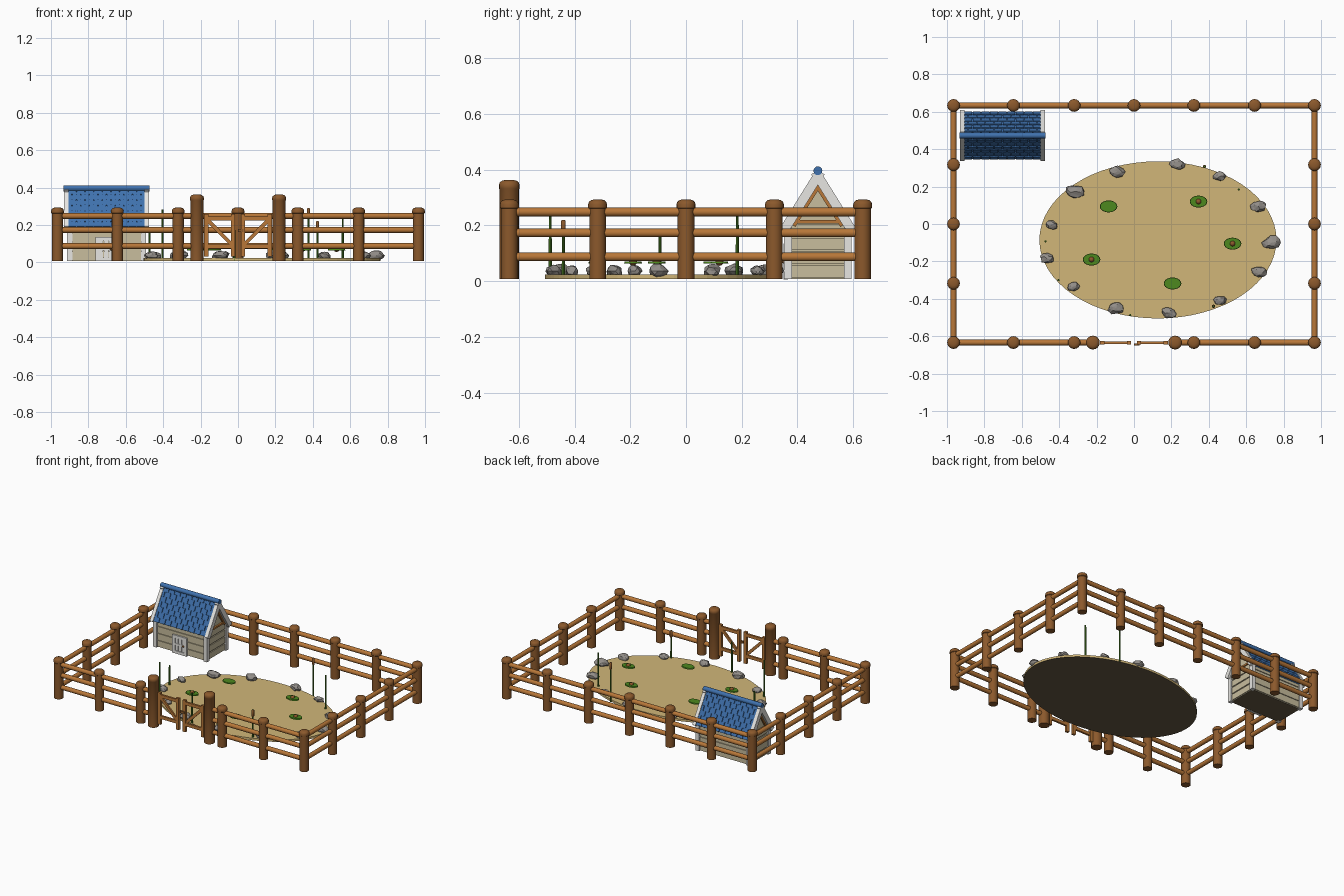
import bpy, bmesh, math, random
from mathutils import Matrix, Vector

if "Cube" in bpy.data.objects:
    bpy.data.objects.remove(bpy.data.objects["Cube"])

random.seed(4)
T = Matrix.Translation


def material(name, r, g, b):
    m = bpy.data.materials.new(name)
    m.diffuse_color = (r, g, b, 1)
    m.use_nodes = True
    m.node_tree.nodes["Principled BSDF"].inputs["Base Color"].default_value = m.diffuse_color
    return m


POST = material("post brown", 0.26, 0.1, 0.025)
RAIL = material("rail brown", 0.48, 0.185, 0.04)
BLUE = material("roof blue", 0.05, 0.165, 0.42)
TRIM = material("trim pale grey", 0.8, 0.79, 0.76)
WALL = material("plank beige", 0.58, 0.51, 0.34)
SAND = material("sand", 0.64, 0.47, 0.19)
SOIL = material("dark soil", 0.13, 0.1, 0.055)
ROCK = material("rock grey", 0.29, 0.27, 0.25)
LEAF = material("leaf green", 0.075, 0.25, 0.013)
REED = material("reed green", 0.06, 0.19, 0.015)


def finish(bm, name, mat, smooth=False, under=None):
    bmesh.ops.recalc_face_normals(bm, faces=bm.faces)
    if under:
        for f in bm.faces:
            f.material_index = int(f.normal.z < -0.9)
    me = bpy.data.meshes.new(name)
    bm.to_mesh(me)
    bm.free()
    me.materials.append(mat)
    if under:
        me.materials.append(under)
    ob = bpy.data.objects.new(name, me)
    bpy.context.collection.objects.link(ob)
    if smooth:
        bpy.ops.object.select_all(action='DESELECT')
        ob.select_set(True)
        bpy.context.view_layer.objects.active = ob
        bpy.ops.object.shade_smooth_by_angle(angle=math.radians(40))
    return ob


def box(bm, c, s, rot=Matrix()):
    bmesh.ops.create_cube(bm, size=1, matrix=T(c) @ rot @ Matrix.Diagonal((*s, 1)))


def beam(bm, a, b, w, h):
    """Box from a to b; w is its width along the horizontal normal, h the other width."""
    a, b = Vector(a), Vector(b)
    d = (b - a).normalized()
    side = d.cross(Vector((0, 0, 1))).normalized()
    rot = Matrix((d, side, side.cross(d))).transposed().to_4x4()
    box(bm, (a + b) / 2, ((b - a).length, w, h), rot)


def log(bm, c, length, axis, r=0.0155):
    rot = Matrix.Rotation(math.pi / 2, 4, 'Y' if axis == 'X' else 'X')
    bmesh.ops.create_cone(bm, cap_ends=True, segments=12, radius1=r, radius2=r, depth=length,
                          matrix=T(c) @ rot)


def lathe(bm, x, y, profile, n=16):
    rings = [[bm.verts.new((x + r * math.cos(2 * math.pi * i / n),
                            y + r * math.sin(2 * math.pi * i / n), z)) for i in range(n)]
             for r, z in profile]
    for a, b in zip(rings, rings[1:]):
        for i in range(n):
            bm.faces.new((a[i], a[(i + 1) % n], b[(i + 1) % n], b[i]))
    bm.faces.new(rings[0][::-1])
    bm.faces.new(rings[-1])


def prism(bm, pts, x0, x1):
    """Extrude a (y, z) outline along x."""
    a = [bm.verts.new((x0, y, z)) for y, z in pts]
    b = [bm.verts.new((x1, y, z)) for y, z in pts]
    bm.faces.new(a)
    bm.faces.new(b[::-1])
    for i in range(len(pts)):
        j = (i + 1) % len(pts)
        bm.faces.new((a[i], a[j], b[j], b[i]))


# Fence posts with domed caps
FX, FY = 0.965, 0.634
xs = [-0.965, -0.645, -0.32, 0, 0.32, 0.645, 0.965]
spots = [(x, FY) for x in xs] + [(x, -FY) for x in xs if x]
spots += [(s * FX, y) for s in (-1, 1) for y in (-0.317, 0, 0.317)]


def post(bm, x, y, r, h, lip):
    c = r + lip
    lathe(bm, x, y, [(r, 0.008), (r, h - 0.033), (c, h - 0.03), (c, h - 0.018),
                     (c * 0.92, h - 0.009), (c * 0.72, h - 0.003), (c * 0.4, h)])


bm = bmesh.new()
for x, y in spots:
    post(bm, x, y, 0.03, 0.293, 0.004)
finish(bm, "fence_posts", POST, True)
bm = bmesh.new()
for s in (-1, 1):
    post(bm, s * 0.22, -FY, 0.035, 0.363, 0.002)
finish(bm, "gate_posts", POST, True)

# Three round rails on every side, open at the gate
bm = bmesh.new()
for z in (0.087, 0.173, 0.248):
    log(bm, (0, FY, z), 2 * FX, 'X')
    for s in (-1, 1):
        log(bm, (s * FX, 0, z), 2 * FY, 'Y')
        log(bm, (s * (FX + 0.22) / 2, -FY, z), FX - 0.22, 'X')
finish(bm, "fence_rails", RAIL, True)

# Two gate leaves and the latch
bm = bmesh.new()
for s in (-1, 1):
    for x in (0.027, 0.17):
        box(bm, (s * x, -FY, 0.145), (0.022, 0.018, 0.225))
    for z in (0.085, 0.235):
        box(bm, (s * 0.098, -FY, z), (0.15, 0.014, 0.022))
    beam(bm, (s * 0.165, -FY, 0.228), (s * 0.03, -FY, 0.092), 0.012, 0.02)
finish(bm, "gate_leaves", RAIL)
bm = bmesh.new()
box(bm, (0.014, -FY - 0.01, 0.17), (0.03, 0.012, 0.016))
finish(bm, "gate_latch", POST)

# Pond bed, dark underneath
PX, PY, RX, RY = 0.128, -0.085, 0.634, 0.42
bm = bmesh.new()
bmesh.ops.create_cone(bm, cap_ends=True, segments=64, radius1=1, radius2=1, depth=1,
                      matrix=T((PX, PY, 0.016)) @ Matrix.Diagonal((RX, RY, 0.015, 1)))
finish(bm, "pond_bed", SAND, under=SOIL)

# Rocks around the pond: x, y, size
rocks = [(.23, .32, .042), (-.09, .28, .045), (.46, .255, .036), (-.315, .175, .05),
         (.665, .095, .044), (-.44, -.005, .034), (-.465, -.185, .039), (.735, -.1, .05),
         (.67, -.255, .042), (-.325, -.335, .034), (.46, -.41, .036), (-.095, -.45, .046),
         (.185, -.475, .042)]
bm = bmesh.new()
for x, y, r in rocks:
    m = T((x, y, 0.036)) @ Matrix.Rotation(random.uniform(-0.4, 0.4), 4, 'Z') \
        @ Matrix.Diagonal((r, r * 0.7, r * 0.55, 1))
    vs = bmesh.ops.create_icosphere(bm, subdivisions=2, radius=1, matrix=Matrix())['verts']
    for v in vs:
        v.co = m @ (v.co * random.uniform(0.82, 1.12))
        v.co.z = max(v.co.z, 0.015)
finish(bm, "pond_rocks", ROCK)

# Floating lily pads, three with buds
pads = [(-.136, .094, 0), (.345, .12, 1), (.527, -.105, 1), (-.227, -.19, 1), (.206, -.318, 0)]
bm, bud = bmesh.new(), bmesh.new()
for x, y, has_bud in pads:
    bmesh.ops.create_cone(bm, cap_ends=True, segments=20, radius1=1, radius2=0.95, depth=1,
                          matrix=T((x, y, 0.067)) @ Matrix.Diagonal((0.047, 0.032, 0.008, 1)))
    if has_bud:
        bmesh.ops.create_icosphere(bud, subdivisions=2, radius=0.015, matrix=T((x, y, 0.07)))
finish(bm, "lily_pads", LEAF)
finish(bud, "lily_buds", POST, True)

# Reeds, some with brown heads: x, y, top, head
reeds = [(.377, .307, .29, 1), (.56, .184, .262, 0), (.425, -.44, .22, 1),
         (-.404, -.3, .282, 0), (-.473, -.093, .16, 0), (-.02, -.487, .24, 0)]
bm, head = bmesh.new(), bmesh.new()
for x, y, top, has_head in reeds:
    lathe(bm, x, y, [(0.006, 0.01), (0.005, top)], 8)
    if has_head:
        lathe(head, x, y, [(0.006, top - .05), (0.009, top - .045), (0.009, top - .005), (0.005, top)], 10)
finish(bm, "reeds", REED, True)
finish(head, "reed_heads", POST, True)

# Hut body with a gabled outline
X0, X1, Y0, Y1, YC = -0.9, -0.505, 0.366, 0.58, 0.473
XC = (X0 + X1) / 2
bm = bmesh.new()
prism(bm, [(Y0, 0.008), (Y1, 0.008), (Y1, 0.205), (YC, 0.365), (Y0, 0.205)], X0, X1)
finish(bm, "hut_body", WALL, under=SOIL)

# Horizontal wall planks
bm = bmesh.new()
for i in range(4):
    z, h = 0.034 + i * 0.05, 0.043
    for y in (Y0, Y1):
        box(bm, (XC, y, z), (X1 - X0, 0.012, h))
    for x in (X0, X1):
        box(bm, (x, YC, z), (0.012, Y1 - Y0, h))
finish(bm, "wall_planks", WALL)

# Corner boards and door
bm = bmesh.new()
for x in (X0, X1):
    for y in (Y0, Y1):
        box(bm, (x, y, 0.105), (0.028, 0.028, 0.195))
finish(bm, "corner_boards", TRIM)
DX = -0.705
bm = bmesh.new()
for s in (-1, 1):
    box(bm, (DX + s * 0.047, Y0 - 0.008, 0.07), (0.02, 0.016, 0.125))
for z in (0.016, 0.125):
    box(bm, (DX, Y0 - 0.008, z), (0.114, 0.016, 0.02))
box(bm, (DX, Y0 - 0.007, 0.07), (0.08, 0.01, 0.014))
finish(bm, "door_frame", TRIM)
bm = bmesh.new()
for i in range(3):
    box(bm, (DX + (i - 1) * 0.028, Y0 - 0.006, 0.07), (0.025, 0.008, 0.11))
finish(bm, "door_planks", TRIM)
bm = bmesh.new()
bmesh.ops.create_icosphere(bm, subdivisions=2, radius=0.007, matrix=T((DX + 0.028, Y0 - 0.015, 0.07)))
finish(bm, "door_knob", POST, True)

# Roof: slabs, staggered shingles, pale gable boards, brown inner frame
EY, EZ, AZ = 0.126, 0.19, 0.392
slab, tiles, barge, frame = (bmesh.new() for _ in range(4))
RX0, RX1 = -0.91, -0.495
for s in (-1, 1):
    top, eave = Vector((0, YC, AZ)), Vector((0, YC + s * EY, EZ))
    d = (eave - top).normalized()
    n = Vector((0, s * abs(d.z), abs(d.y)))
    length = (eave - top).length
    rot = Matrix((Vector((1, 0, 0)), d, Vector((1, 0, 0)).cross(d))).transposed().to_4x4()
    mid = (top + eave) / 2
    box(slab, (XC, *(mid - n * 0.008).yz), (RX1 - RX0, length, 0.014), rot)
    rows, w = 7, (RX1 - RX0) / 9
    tilt = rot @ Matrix.Rotation(-0.12 * s, 4, 'X')
    for r in range(rows):
        c = top + d * length * (r + 0.5) / rows
        for k in range(10 if r % 2 else 9):
            a = max(RX0, RX0 + (k - 0.5 * (r % 2)) * w)
            b = min(RX1, RX0 + (k + 1 - 0.5 * (r % 2)) * w)
            box(tiles, ((a + b) / 2, c.y, c.z), (b - a - 0.004, length / rows, 0.01), tilt)
    for x in (-0.918, -0.487):
        box(barge, (x, *(mid - n * 0.008).yz), (0.024, length + 0.01, 0.034), rot)
    for x in (X0 - 0.006, X1 + 0.006):
        box(frame, (x, *(mid - n * 0.03 - d * 0.003).yz), (0.014, length - 0.05, 0.012), rot)
for x in (X0 - 0.006, X1 + 0.006):
    box(frame, (x, YC, 0.213), (0.012, 0.18, 0.012))
finish(slab, "roof_slabs", BLUE)
finish(tiles, "roof_shingles", BLUE)
finish(barge, "gable_boards", TRIM)
finish(frame, "gable_inner_frame", RAIL)

# Round ridge cap
bm = bmesh.new()
log(bm, (-0.7025, YC, 0.396), 0.46, 'X', 0.016)
finish(bm, "roof_ridge", BLUE, True)
